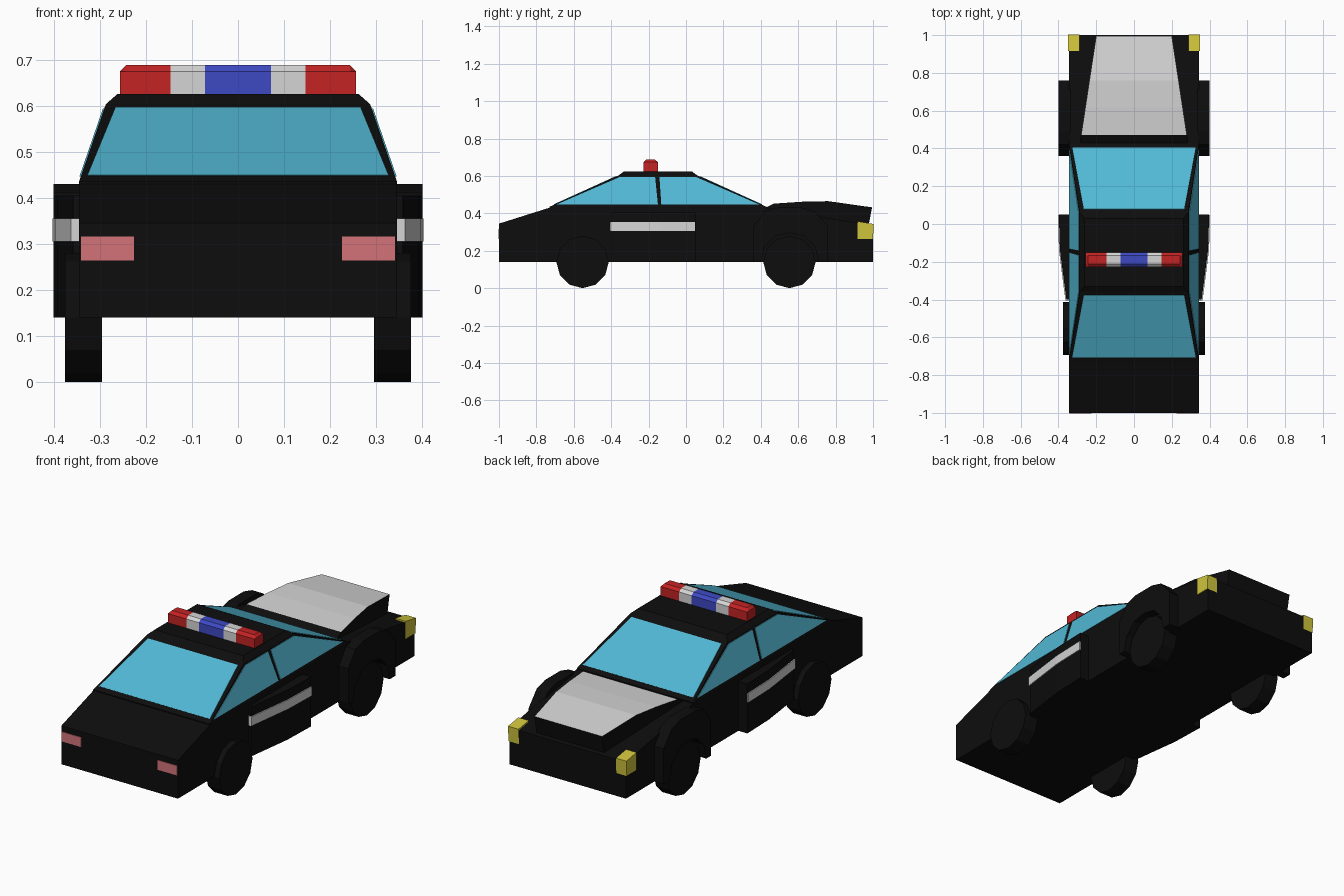
import bpy, bmesh, math
from mathutils import Vector, Matrix

if "Cube" in bpy.data.objects:
    bpy.data.objects.remove(bpy.data.objects["Cube"])

def material(name, rgb):
    m = bpy.data.materials.new(name)
    m.diffuse_color = (*rgb, 1)
    m.use_nodes = True
    m.node_tree.nodes["Principled BSDF"].inputs["Base Color"].default_value = m.diffuse_color
    return m

BLACK = material("black_paint", (0.004, 0.004, 0.004))
GLASS = material("blue_glass", (0.085, 0.48, 0.66))
WHITE = material("light_grey", (0.66, 0.66, 0.66))
RED = material("red_lamp", (0.55, 0.017, 0.017))
BLUE = material("blue_lamp", (0.048, 0.068, 0.55))
YELLOW = material("yellow_lamp", (0.62, 0.55, 0.045))
PINK = material("tail_lamp_red", (0.65, 0.17, 0.19))

def finish(name, bm, mats, mirror=False):
    bmesh.ops.recalc_face_normals(bm, faces=bm.faces[:])
    me = bpy.data.meshes.new(name)
    bm.to_mesh(me)
    bm.free()
    for m in mats:
        me.materials.append(m)
    ob = bpy.data.objects.new(name, me)
    bpy.context.collection.objects.link(ob)
    if mirror:
        ob.modifiers.new("mirror", 'MIRROR')
    return ob

def solid(name, pts, vec, mat, mirror=False):
    """Extrude a planar outline along a vector."""
    bm = bmesh.new()
    f = bm.faces.new([bm.verts.new(p) for p in pts])
    r = bmesh.ops.extrude_face_region(bm, geom=[f], use_keep_orig=True)
    vs = [g for g in r["geom"] if isinstance(g, bmesh.types.BMVert)]
    bmesh.ops.translate(bm, verts=vs, vec=Vector(vec))
    return finish(name, bm, [mat], mirror)

def profile(name, yz, x0, x1, mat, mirror=False):
    return solid(name, [(x0, y, z) for y, z in yz], (x1 - x0, 0, 0), mat, mirror)

def loft(bm, rings):
    """Skin closed rings of equal size and cap both ends."""
    loops = [[bm.verts.new(p) for p in r] for r in rings]
    n = len(loops[0])
    for a, b in zip(loops, loops[1:]):
        for i in range(n):
            j = (i + 1) % n
            bm.faces.new((a[i], a[j], b[j], b[i]))
    bm.faces.new(loops[0])
    bm.faces.new(loops[-1])

# Lower body
profile("body", [(-1, .14), (-1, .345), (-.73, .43), (.43, .43), (1, .335), (1, .14)],
        -.345, .345, BLACK)

# Cabin with chamfered roof
bm = bmesh.new()
loft(bm, [[(-w, a, z), (w, a, z), (w, b, z), (-w, b, z)] for w, a, b, z in
          ((.345, -.73, .43, .425), (.345, -.73, .43, .435),
           (.287, -.36, .06, .603), (.262, -.33, .03, .625))])
finish("cabin", bm, [BLACK])

# Windows as thin plates lying on the cabin slopes
def slope(a, b, z):
    return a + (b - a) * (z - .435) / .168

Z0, Z1 = .446, .594
for name, a, b, out in (("rear_window", -.73, -.36, -1), ("windscreen", .43, .06, 1)):
    pts = [(x, slope(a, b, z), z + .003) for x, z in
           ((-.327, Z0), (.327, Z0), (.266, Z1), (-.266, Z1))]
    solid(name, pts, (0, -.006 * out, -.004), GLASS)
for name, yz in (("rear_side_window", [(-.695, Z0), (-.15, Z0), (-.165, Z1), (-.355, Z1)]),
                 ("front_side_window", [(-.132, Z0), (.395, Z0), (.055, Z1), (-.142, Z1)])):
    pts = [(slope(.345, .287, z) + .003, y, z) for y, z in yz]
    solid(name, pts, (-.007, 0, 0), GLASS, True)

# Raised hood with a light top panel
bm = bmesh.new()
loft(bm, [[(-w, y2, .33), (w, y2, .33), (w, y, z), (-w, y, z)] for y, y2, z, w in
          ((.425, .425, .43, .285), (.47, .47, .452, .28), (.62, .62, .462, .257),
           (.76, .76, .465, .236), (.995, .975, .432, .2))])
hood = finish("hood", bm, [BLACK, WHITE])
for p in hood.data.polygons:
    p.material_index = int(p.normal.z > .7 and p.center.y > .48)

# Front wheel arches
profile("wheel_arch", [(.36, .14), (.36, .33), (.42, .41), (.49, .43), (.62, .43), (.69, .41),
                       (.76, .33), (.76, .14), (.71, .14), (.69, .22), (.63, .28), (.555, .295),
                       (.48, .28), (.42, .22), (.40, .14)], .335, .40, BLACK, True)

# Flared doors with a light stripe
def door(name, o, z0, z1, y1, mat):
    plan = [(.335, -.40 - o), (.358 + o, -.40 - o), (.392 + o, -.14), (.398 + o, y1), (.335, y1)]
    solid(name, [(x, y, z0) for x, y in plan], (0, 0, z1 - z0), mat, True)

door("door", 0, .14, .405, .05, BLACK)
door("door_stripe", .005, .305, .355, .048, WHITE)

# Wheels
for name, y in (("rear_wheel", -.553), ("front_wheel", .553)):
    bm = bmesh.new()
    bmesh.ops.create_cone(bm, cap_ends=True, segments=12, radius1=.14, radius2=.14, depth=.08,
                          matrix=Matrix.Translation((.335, y, .14)) @ Matrix.Rotation(math.pi / 2, 4, 'Y'))
    finish(name, bm, [BLACK], True)

# Headlamps and tail lamps
profile("headlamp", [(.917, .262), (1.0, .262), (1.003, .343), (.917, .357)],
        .288, .35, YELLOW, True)
profile("tail_lamp", [(-1.003, .264), (-1.003, .316), (-.997, .316), (-.997, .264)],
        .226, .341, PINK, True)

# Roof light bar: one chamfered section cut into coloured segments
def bar_ring(x, top):
    return [(x, -.227, .615), (x, -.227, .674), (x, -.211, top),
            (x, -.167, top), (x, -.151, .674), (x, -.151, .615)]

for name, xs, mat in (("blue_light", (-.072, .072), BLUE),
                      ("white_light", (.072, .146), WHITE),
                      ("red_light", (.146, .243, .256), RED)):
    bm = bmesh.new()
    loft(bm, [bar_ring(x, .675 if x == .256 else .688) for x in xs])
    finish(name, bm, [mat], mat is not BLUE)
